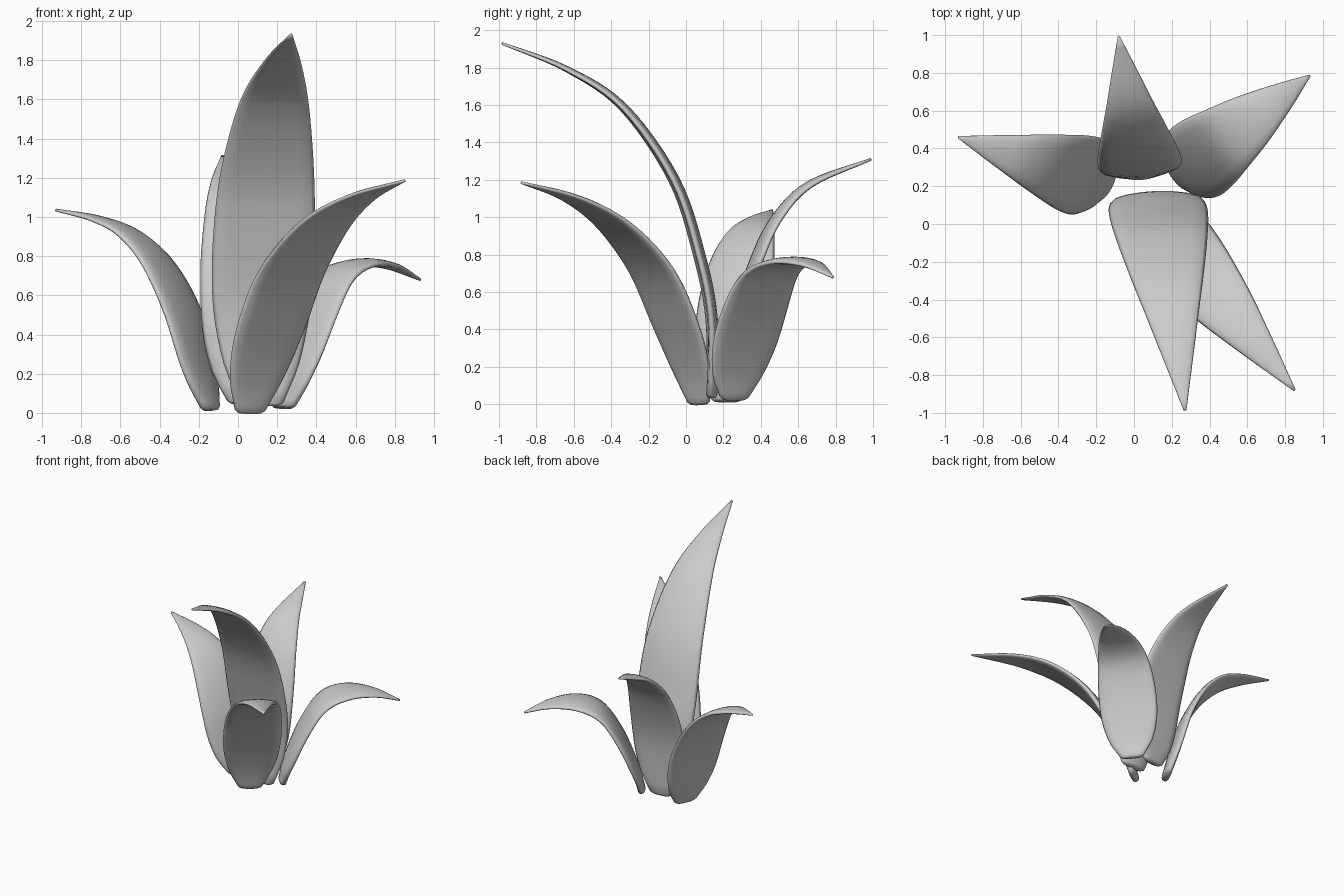
import bpy, bmesh, math
from mathutils import Vector

if "Cube" in bpy.data.objects:
    bpy.data.objects.remove(bpy.data.objects["Cube"])

RING, STEPS = 16, 6

# half width along a leaf: (fraction of length, fraction of widest)
WIDTH = [(0, 0.43), (0.1, 0.79), (0.25, 1), (0.45, 0.97), (0.65, 0.75), (0.82, 0.43), (1, 0.03)]


def smooth_path(pts):
    """Catmull-Rom curve through 2D points."""
    p = [Vector(q) for q in pts]
    p = [2 * p[0] - p[1]] + p + [2 * p[-1] - p[-2]]
    out = []
    for i in range(1, len(p) - 2):
        a, b, c, d = p[i - 1:i + 3]
        for k in range(STEPS):
            t = k / STEPS
            out.append(0.5 * (2 * b + (c - a) * t + (2 * a - 5 * b + 4 * c - d) * t * t
                              + (3 * b - a - 3 * c + d) * t ** 3))
    return out + [p[-2]]


WIDTH_CURVE = smooth_path(WIDTH)


def width_at(f):
    for a, b in zip(WIDTH_CURVE, WIDTH_CURVE[1:]):
        if f <= b.x:
            return a.y + (b.y - a.y) * (f - a.x) / (b.x - a.x)
    return WIDTH_CURVE[-1].y


def make_leaf(name, base, tip, azimuth, half_width, arc):
    """arc: (share of the way from base to tip, height)."""
    a = math.radians(azimuth)
    side = Vector((-math.sin(a), math.cos(a), 0))
    base, tip = Vector(base), Vector(tip)
    path = [Vector((*base.lerp(tip, q.x), q.y)) for q in smooth_path(arc)]
    n = len(path)
    dist = [0]
    for p, q in zip(path, path[1:]):
        dist.append(dist[-1] + (q - p).length)
    bm = bmesh.new()
    rings = []

    def add_ring(i, shift, scale):
        tan = (path[min(i + 1, n - 1)] - path[max(i - 1, 0)]).normalized()
        normal = tan.cross(side).normalized()
        f = dist[i] / dist[-1]
        w = half_width * width_at(f) * scale
        thick = (0.007 + 0.023 * (1 - f ** 3)) * scale
        ring = []
        for k in range(RING):
            t = 2 * math.pi * k / RING
            u = math.cos(t)
            v = math.copysign(abs(math.sin(t)) ** 0.7, math.sin(t))
            ring.append(bm.verts.new(path[i] + tan * shift + side * w * u
                                     + normal * (thick * v - 0.06 * w * (u * u - 0.4))))
        rings.append(ring)

    # rounded foot, then the blade
    add_ring(0, -0.015, 0.75)
    for i in range(n):
        add_ring(i, 0, 1)
    for r, s in zip(rings, rings[1:]):
        for k in range(RING):
            j = (k + 1) % RING
            bm.faces.new((r[k], r[j], s[j], s[k]))
    bm.faces.new(rings[0][::-1])
    bm.faces.new(rings[-1])
    bmesh.ops.recalc_face_normals(bm, faces=bm.faces)
    mesh = bpy.data.meshes.new(name)
    bm.to_mesh(mesh)
    bm.free()
    mesh.shade_smooth()
    obj = bpy.data.objects.new(name, mesh)
    bpy.context.collection.objects.link(obj)


# five leaves around the centre
make_leaf("tall_front_leaf", (0.12, 0.135), (0.27, -0.985), -88, 0.258,
          [(0, 0.05), (0, 0.45), (0.06, 0.8), (0.18, 1.2), (0.42, 1.585), (0.69, 1.79), (1, 1.93)])
make_leaf("back_leaf", (0.04, 0.265), (-0.08, 0.99), 95, 0.22,
          [(0, 0.06), (0.05, 0.5), (0.17, 0.8), (0.33, 1.02), (0.56, 1.18), (1, 1.31)])
make_leaf("front_right_leaf", (0.06, 0.07), (0.85, -0.88), -55, 0.215,
          [(0, 0.015), (0.04, 0.18), (0.125, 0.42), (0.265, 0.72), (0.475, 0.96), (0.71, 1.1), (1, 1.185)])
make_leaf("back_right_leaf", (0.23, 0.255), (0.93, 0.785), 37, 0.218,
          [(0, 0.04), (0.05, 0.2), (0.18, 0.47), (0.34, 0.68), (0.545, 0.76), (0.78, 0.75), (1, 0.68)])
make_leaf("left_leaf", (-0.14, 0.215), (-0.93, 0.46), 155, 0.218,
          [(0, 0.03), (0.06, 0.2), (0.165, 0.5), (0.33, 0.76), (0.52, 0.915), (0.735, 0.99), (1, 1.035)])
